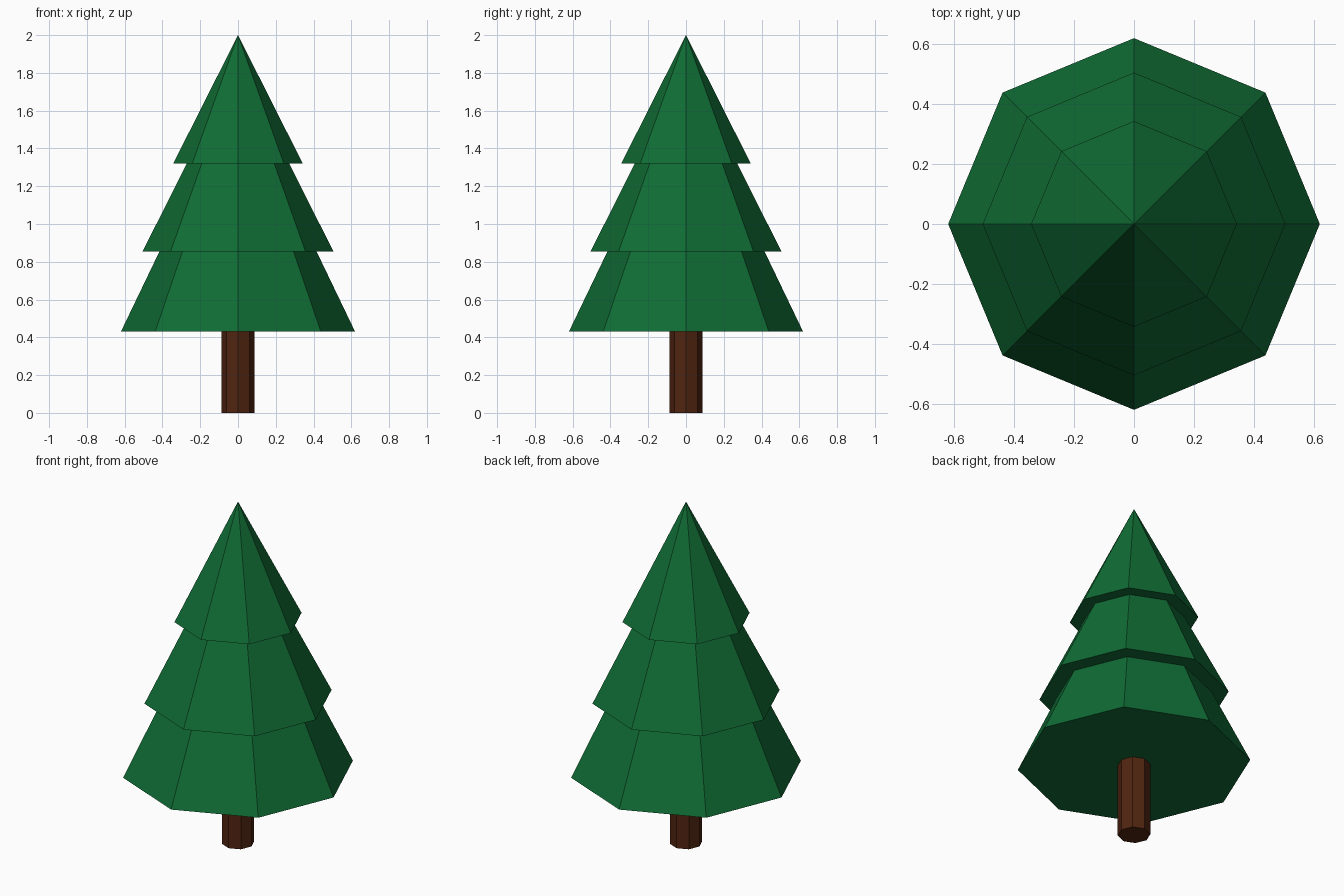
import bpy

SIDES = 8

cube = bpy.data.objects.get("Cube")
if cube:
    bpy.data.objects.remove(cube, do_unlink=True)


def make_material(name, rgb):
    mat = bpy.data.materials.new(name)
    mat.use_nodes = True
    color = (*rgb, 1.0)
    mat.diffuse_color = color
    for node in mat.node_tree.nodes:
        if node.type == "BSDF_PRINCIPLED":
            node.inputs["Base Color"].default_value = color
            node.inputs["Roughness"].default_value = 0.9
    return mat


def place(name, mat):
    obj = bpy.context.object
    obj.name = name
    obj.data.name = name
    obj.data.materials.append(mat)


needle_green = make_material("needle_green", (0.005, 0.15, 0.035))
bark_brown = make_material("bark_brown", (0.08, 0.018, 0.005))

# Trunk, reaching a little way into the lowest tier
trunk_top = 0.5
bpy.ops.mesh.primitive_cylinder_add(
    vertices=SIDES, radius=0.087, depth=trunk_top, location=(0, 0, trunk_top / 2))
place("trunk", bark_brown)

# Foliage tiers: name, base radius, base height, tip height
tiers = [
    ("lower_foliage", 0.62, 0.43, 1.72),
    ("middle_foliage", 0.505, 0.855, 1.86),
    ("upper_foliage", 0.343, 1.32, 2.0),
]
for name, radius, base, tip in tiers:
    bpy.ops.mesh.primitive_cone_add(
        vertices=SIDES, radius1=radius, radius2=0, depth=tip - base,
        location=(0, 0, (base + tip) / 2))
    place(name, needle_green)
